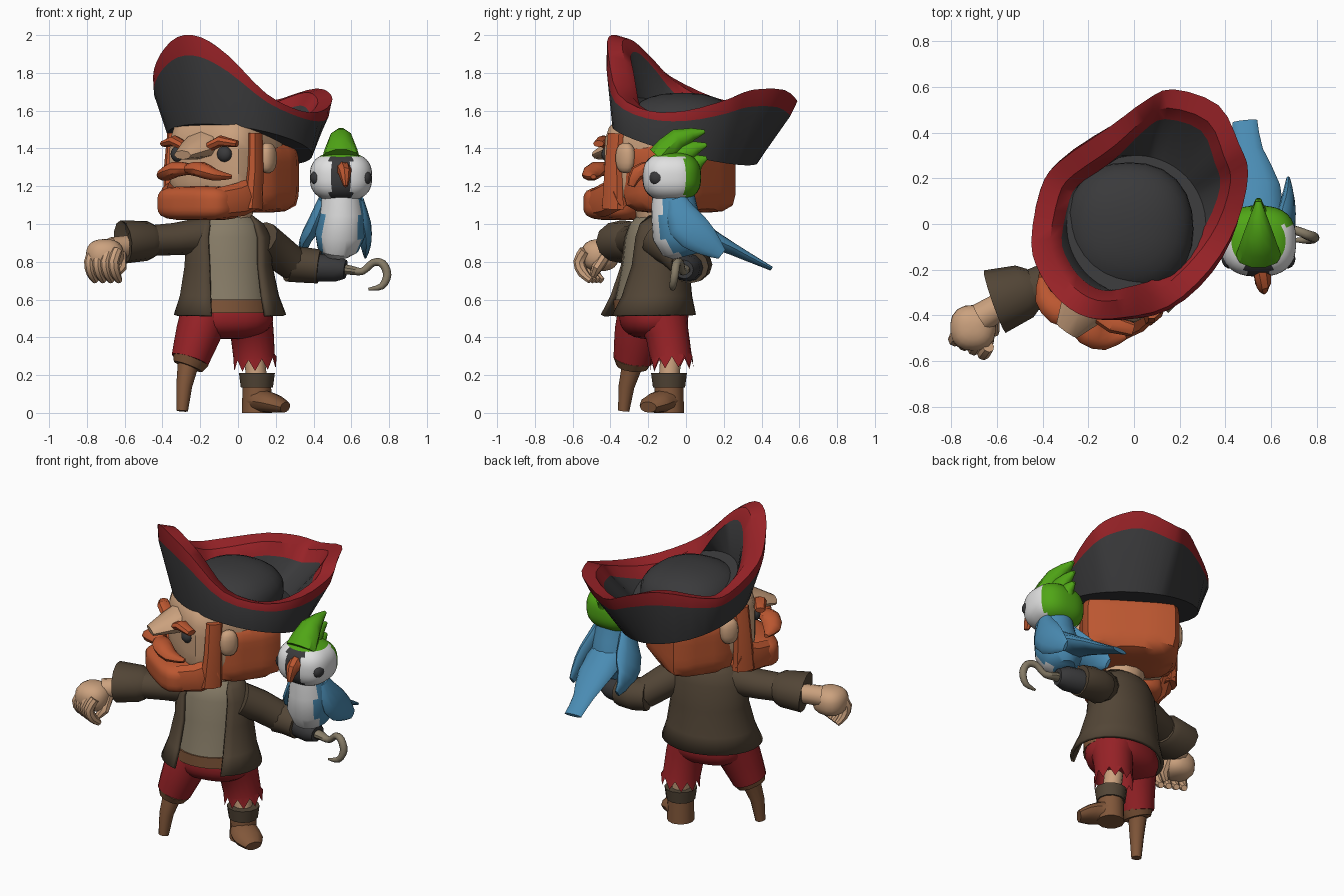
import bpy, bmesh, math
from mathutils import Vector, Matrix

def mat(name, *c):
    m = bpy.data.materials.new(name)
    m.diffuse_color = (*c, 1)
    return m

COAT = mat("coat brown", .085, .06, .037)
RED = mat("red", .31, .016, .02)
HAIR = mat("orange", .50, .095, .03)
SKIN = mat("skin", .60, .36, .21)
DARK = mat("charcoal", .042, .042, .044)
BLUE = mat("blue", .068, .26, .45)
GREEN = mat("green", .08, .38, .008)
WHITE = mat("white", .75, .75, .75)
TAN = mat("tan", .24, .20, .135)
WOOD = mat("leather brown", .22, .095, .042)

def yaw(x, y, deg):
    return Matrix.Translation((x, y, 0)) @ Matrix.Rotation(math.radians(deg), 4, 'Z')

I = Matrix()
HEAD = yaw(-.065, -.14, -35)    # head looks to its right
BODY = yaw(-.05, -.17, 12)      # torso twists the other way

def spline(pts, k, closed=False):
    """Catmull-Rom points, k per span."""
    n, out = len(pts), []
    for i in range(n if closed else n - 1):
        q = [pts[j % n] if closed else pts[min(max(j, 0), n - 1)] for j in range(i - 1, i + 3)]
        for t in (s / k for s in range(k)):
            out.append(tuple(.5 * (2 * b + (c - a) * t + (2 * a - 5 * b + 4 * c - d) * t * t
                                   + (3 * b - a - 3 * c + d) * t ** 3) for a, b, c, d in zip(*q)))
    return out if closed else out + [tuple(pts[-1])]

def finish(name, bm, mats, xf=I, rule=None):
    bmesh.ops.recalc_face_normals(bm, faces=bm.faces)
    if rule:
        for f in bm.faces:
            f.material_index = rule(f.calc_center_median())
    bm.transform(xf)
    me = bpy.data.meshes.new(name)
    bm.to_mesh(me)
    bm.free()
    for m in mats:
        me.materials.append(m)
    ob = bpy.data.objects.new(name, me)
    bpy.context.collection.objects.link(ob)
    return ob

def skin_rings(bm, rings, closed=True, mids=None):
    """Bridge successive rings of points with quads."""
    vs = [[bm.verts.new(p) for p in r] for r in rings]
    n = len(vs[0])
    for k, (a, b) in enumerate(zip(vs, vs[1:])):
        for i in range(n if closed else n - 1):
            j = (i + 1) % n
            f = bm.faces.new((a[i], a[j], b[j], b[i]))
            f.material_index = mids[k] if mids else 0
    return vs

def loft(name, pts, m, xf=I, n=12, jag=0, rule=None, k=1):
    """Elliptical tube through (x, y, z, half width, half depth) stations."""
    pts = spline(pts, k)
    P = [Vector(p[:3]) for p in pts]
    ch = (P[-1] - P[0]).normalized()
    up = Vector((0, 1, 0)) if abs(ch.z) > .6 or name == "hook" else Vector((0, 0, 1))
    rings = []
    for j, p in enumerate(P):
        t = (P[min(j + 1, len(P) - 1)] - P[max(j - 1, 0)]).normalized()
        s = t.cross(up).normalized()
        v = s.cross(t)
        a, b = pts[j][3:]
        rings.append([p + s * a * math.cos(2 * math.pi * i / n) + v * b * math.sin(2 * math.pi * i / n)
                      for i in range(n)])
    bm = bmesh.new()
    vs = skin_rings(bm, rings)
    bm.faces.new(vs[0])
    if jag:
        for v in vs[-1][::2]:
            v.co.z += jag
    else:
        bm.faces.new(vs[-1])
    return finish(name, bm, m if isinstance(m, list) else [m], xf, rule)

def blob(name, c, r, m, xf=I, p=2, rule=None, seg=24):
    """Ellipsoid, boxier for larger p."""
    bm = bmesh.new()
    bmesh.ops.create_uvsphere(bm, u_segments=seg, v_segments=seg * 2 // 3, radius=1)
    for v in bm.verts:
        k = sum(abs(q) ** p for q in v.co) ** (-1 / p)
        v.co = Vector([c[i] + r[i] * v.co[i] * k for i in range(3)])
    return finish(name, bm, m if isinstance(m, list) else [m], xf, rule)

# ---- hat: rim loop, outer wall, red border, inner wall
RIM = [(-.45, -.08, 1.78), (-.41, .15, 1.67), (-.33, .27, 1.66), (-.10, .43, 1.70), (.05, .54, 1.68),
       (.17, .59, 1.65), (.37, .52, 1.71), (.46, .35, 1.71), (.50, .22, 1.66), (.45, 0, 1.60),
       (.33, -.20, 1.60), (.15, -.36, 1.69), (-.05, -.41, 1.89), (-.20, -.41, 1.99), (-.32, -.34, 1.99),
       (-.41, -.22, 1.90)]
rings = [[] for _ in range(6)]
C = Vector((.01, -.005, 0))
for q in spline(RIM, 3, True):
    p = Vector(q)
    d = Vector((p.x - C.x, p.y - C.y, 0)).normalized()
    base = C + d * .385 + Vector((0, 0, 1.42 - .11 * (d.x * .5 + d.y * .86)))
    for ring, co in zip(rings, (base, base.lerp(p, .77) + d * .015, p, p - d * .085 + Vector((0, 0, -.02)),
                                p - d * .135 + Vector((0, 0, -.09)), base - d * .08 + Vector((0, 0, .14)))):
        ring.append(co)
bm = bmesh.new()
vs = skin_rings(bm, rings, mids=[0, 1, 1, 1, 0])
bm.faces.new(vs[0])
bm.faces.new(vs[-1])
finish("hat_brim", bm, [DARK, RED])
blob("hat_crown", (-.02, -.02, 1.53), (.28, .29, .165), DARK, p=2.3)

# ---- head
blob("head", (0, .01, 1.33), (.265, .25, .25), SKIN, HEAD, 4)
loft("neck", [(-.04, -.15, .98, .11, .10), (-.05, -.15, 1.14, .14, .14)], SKIN)
blob("back_hair", (0, .13, 1.25), (.285, .205, .19), HAIR, HEAD, 6)
blob("beard_front", (0, -.23, 1.11), (.225, .155, .09), HAIR, HEAD, 4)
loft("nose", [(0, -.20, 1.42, .115, .075), (0, -.29, 1.395, .10, .055), (0, -.40, 1.365, .055, .025)],
     SKIN, HEAD, 8)
for s in (-1, 1):
    loft("sideburn", [(s * .262, -.10, 1.48, .03, .05), (s * .27, -.11, 1.30, .035, .055),
                      (s * .26, -.12, 1.08, .04, .07)], HAIR, HEAD, 8)
    loft("beard_side", [(s * .25, -.08, 1.17, .05, .09), (s * .23, -.19, 1.13, .05, .09),
                        (s * .16, -.31, 1.11, .05, .08)], HAIR, HEAD, 8)
    loft("moustache", [(0, -.33, 1.29, .05, .03), (s * .08, -.35, 1.29, .06, .042), (s * .16, -.33, 1.26, .05, .033),
                       (s * .225, -.27, 1.25, .015, .012)], HAIR, HEAD, 10, k=2)
    blob("eye", (s * .15, -.225, 1.37), (.042, .035, .042), DARK, HEAD, seg=15)
    loft("eyebrow", [(s * .07, -.26, 1.405, .04, .025), (s * .15, -.26, 1.44, .04, .03),
                     (s * .235, -.23, 1.425, .03, .018)], HAIR, HEAD, 8)
    blob("ear", (s * .285, -.02, 1.35), (.04, .055, .08), SKIN, HEAD, 2.5, seg=15)

# ---- torso: shirt, belt, open coat
loft("shirt", [(0, -.02, .58, .215, .185), (0, 0, .78, .21, .165), (0, 0, .93, .20, .15),
               (0, 0, 1.0, .17, .125), (0, 0, 1.04, .12, .09)], TAN, BODY, 24)
loft("belt", [(0, -.02, .53, .235, .19), (0, -.02, .60, .225, .192)], WOOD, BODY, 24)
bm = bmesh.new()
rings = []
for z, rx, ry, cy, gap in [(.52, .30, .255, -.035, 30), (.62, .265, .22, -.02, 33), (.78, .235, .185, 0, 36),
                           (.93, .23, .165, 0, 38), (1.0, .19, .14, 0, 42), (1.045, .13, .10, 0, 60)]:
    angles = [math.radians(-90 + gap + (360 - 2 * gap) * i / 24) for i in range(25)]
    rings.append([(rx * math.cos(a), cy + ry * math.sin(a), z) for a in angles])
skin_rings(bm, rings, False)
finish("coat", bm, [COAT], BODY).modifiers.new("thickness", 'SOLIDIFY').thickness = .02

# ---- right arm with fist
loft("right_sleeve", [(-.16, -.20, .94, .10, .10), (-.34, -.25, .92, .095, .085),
                      (-.50, -.31, .91, .09, .08)], COAT)
loft("right_cuff", [(-.44, -.28, .905, .09, .085), (-.48, -.295, .91, .12, .105),
                    (-.61, -.34, .905, .145, .115), (-.58, -.33, .90, .07, .07)], COAT)
loft("right_wrist", [(-.54, -.33, .89, .055, .055), (-.67, -.41, .87, .065, .06)], SKIN)
blob("right_hand", (-.705, -.455, .835), (.10, .10, .085), SKIN, p=2.5, seg=18)
for i in range(4):
    x, y = -.785 + .042 * i, -.475 - .02 * i
    loft("finger", [(x + .02, y, .86, .028, .03), (x, y - .03, .80, .03, .032),
                    (x + .01, y - .01, .74, .028, .028), (x + .03, y + .03, .70, .018, .018)], SKIN, n=8, k=2)
loft("thumb", [(-.62, -.42, .84, .03, .03), (-.62, -.47, .77, .032, .03), (-.65, -.49, .73, .02, .02)], SKIN, n=8)

# ---- left arm with hook
loft("left_sleeve", [(.12, -.15, .92, .11, .10), (.20, -.06, .86, .10, .095), (.29, .01, .79, .09, .09)], COAT)
loft("left_cuff", [(.26, .01, .79, .10, .095), (.33, .03, .785, .11, .095), (.43, .02, .775, .10, .09)], COAT)
loft("hook_cup", [(.40, .02, .77, .075, .075), (.52, 0, .765, .075, .07), (.57, -.01, .76, .05, .05)], DARK)
loft("hook", [(.56, -.01, .76, .028, .03), (.60, -.01, .755, .024, .03), (.66, -.02, .75, .019, .019),
              (.715, -.03, .795, .02, .02), (.765, -.05, .79, .022, .022), (.79, -.06, .73, .022, .022),
              (.76, -.07, .67, .018, .018), (.69, -.07, .655, .007, .007)], TAN, n=10, k=3)

# ---- legs
blob("hips", (0, 0, .51), (.235, .175, .12), RED, BODY, 2.5)
loft("right_trouser", [(-.17, -.21, .54, .13, .15), (-.21, -.25, .42, .12, .13),
                       (-.255, -.28, .28, .10, .105)], RED, n=16, k=2)
loft("peg_cup", [(-.25, -.28, .285, .10, .105), (-.265, -.285, .245, .08, .085)], WOOD)
loft("peg", [(-.265, -.285, .25, .055, .055), (-.285, -.315, .14, .042, .042),
             (-.295, -.33, .01, .03, .03)], WOOD)
loft("left_trouser", [(.04, -.14, .54, .14, .15), (.075, -.10, .42, .115, .115),
                      (.085, -.08, .30, .11, .11), (.09, -.075, .23, .115, .115)], RED, n=20, jag=.06)
loft("left_ankle", [(.085, -.08, .32, .055, .055), (.10, -.09, .16, .055, .055)], SKIN)
loft("boot_cuff", [(.10, -.09, .135, .085, .085), (.10, -.09, .21, .095, .095)], COAT)
loft("boot_shaft", [(.10, -.09, .0, .08, .08), (.10, -.09, .16, .075, .075)], WOOD)
loft("boot_foot", [(.08, -.07, .065, .07, .065), (.14, -.13, .06, .085, .06), (.20, -.17, .047, .085, .047),
                   (.25, -.20, .03, .05, .03)], WOOD, k=2)

# ---- parrot: head coloured by direction, body white in front
PX = .545
def head_rule(c):
    if c.z > 1.355 or c.y > -.01:
        return 2
    return 1 if abs(c.x - PX) < .055 and c.y < -.15 else 0
blob("parrot_head", (PX, -.075, 1.25), (.165, .155, .13), [WHITE, DARK, GREEN], p=2.6, rule=head_rule, seg=40)
loft("beak", [(.56, -.19, 1.29, .04, .045), (.565, -.26, 1.27, .035, .04), (.57, -.29, 1.20, .012, .02)],
     HAIR, n=8, k=2)
for s in (-1, 1):
    blob("parrot_eye", (PX + s * .127, -.15, 1.245), (.035, .045, .042), DARK, seg=15)
    loft("parrot_wing", [(PX + s * .09, -.05, 1.13, .03, .05), (PX - .01 + s * .13, .0, 1.0, .04, .10),
                         (PX - .03 + s * .16, .10, .91, .03, .08), (PX - .03 + s * .16, .19, .84, .01, .03)],
         BLUE, k=2)
for y, z, w in ((.10, 1.48, .10), (.11, 1.41, .075), (.11, 1.34, .075)):
    loft("crest", [(PX, -.14 + (1.48 - z), z - .13, w, .07), (PX, -.04 + (1.48 - z) * .5, z - .03, w * .65, .06),
                   (PX, y, z + .01, .012, .01)], GREEN, n=10, k=2)
loft("parrot_body", [(PX, -.07, 1.17, .10, .11), (.55, -.06, 1.06, .12, .125), (.54, -.04, .95, .135, .14),
                     (.53, -.01, .87, .11, .12), (.53, 0, .83, .06, .07)], [WHITE, BLUE], n=24,
     rule=lambda c: int(abs(c.x - .54) > .095 or c.y > -.03))
loft("parrot_tail", [(.54, -.01, .98, .12, .09), (.53, .16, .91, .11, .045), (.50, .32, .83, .065, .025),
                     (.485, .45, .765, .055, .012)], BLUE, k=2)

for ob in bpy.context.scene.objects:
    ob.select_set(True)
    bpy.context.view_layer.objects.active = ob
bpy.ops.object.shade_smooth_by_angle(angle=math.radians(38))
